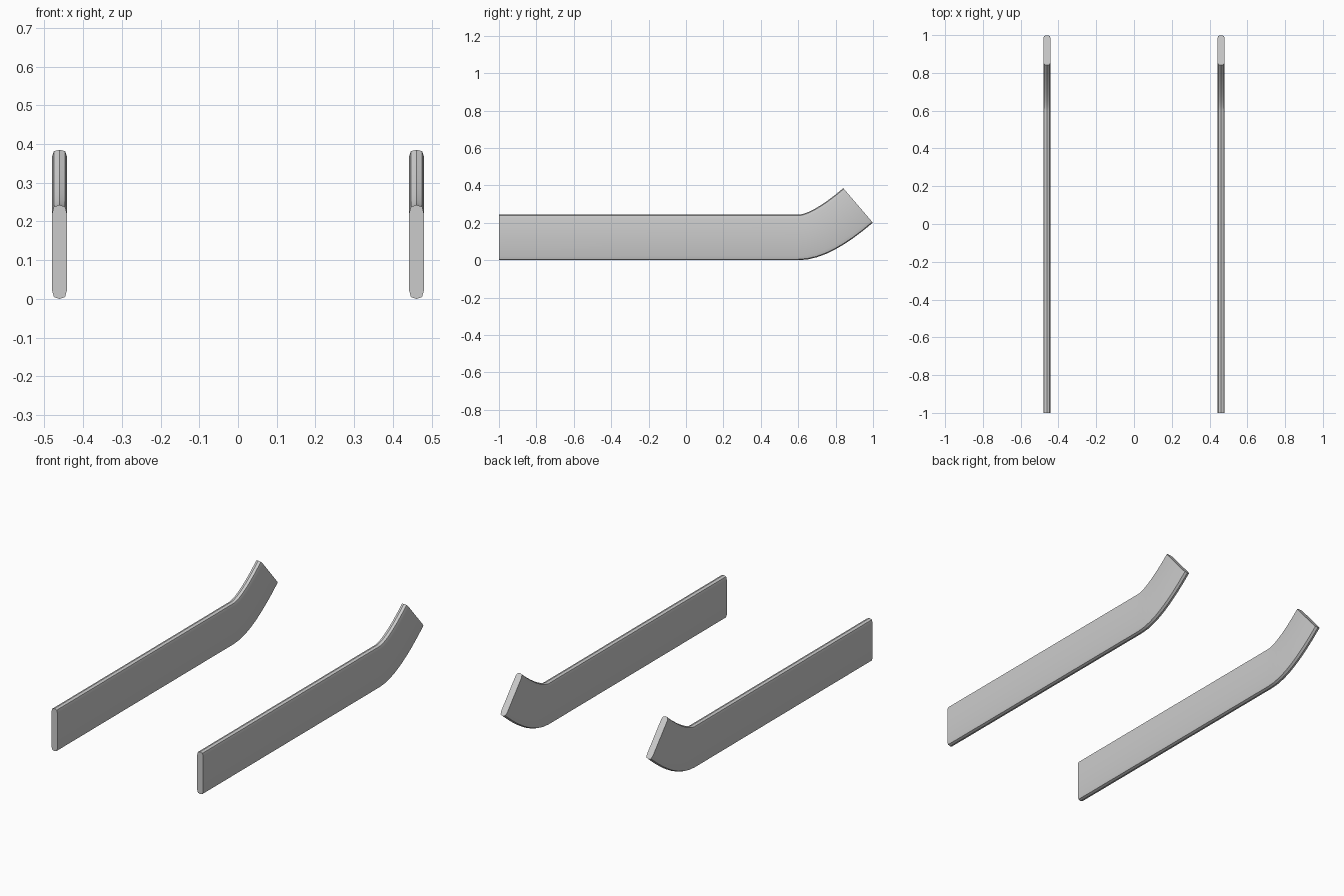
import bpy, bmesh, math

if "Cube" in bpy.data.objects:
    bpy.data.objects.remove(bpy.data.objects["Cube"])

metal = bpy.data.materials.new("light_grey")
metal.diffuse_color = (0.6, 0.6, 0.6, 1)
metal.use_nodes = True
metal.node_tree.nodes["Principled BSDF"].inputs["Base Color"].default_value = metal.diffuse_color

# Cross-section: thin upright bar with rounded top and bottom edges (x, height)
H = 0.1215
upper = [(0.019, H - 0.022), (0.0145, H - 0.005), (0, H - 0.0),
         (-0.0145, H - 0.005), (-0.019, H - 0.022)]
section = upper + [(-x, -z) for x, z in upper]

# Centre path: straight run, then a quadratic upward bend (y, z, tilt)
P0, P1, P2 = (0.6, H), (0.72, H), (0.92, 0.293)
path = [(-1.0, H, 0.0)]
STEPS = 8
for i in range(STEPS + 1):
    t = i / STEPS
    y, z = ((1 - t) ** 2 * a + 2 * t * (1 - t) * b + t * t * c
            for a, b, c in zip(P0, P1, P2))
    dy, dz = ((1 - t) * (b - a) + t * (c - b) for a, b, c in zip(P0, P1, P2))
    path.append((y, z, math.atan2(dz, dy)))


def make_runner(name, cx):
    bm = bmesh.new()
    rings = [[bm.verts.new((cx + x, y - h * math.sin(a), z + h * math.cos(a)))
              for x, h in section] for y, z, a in path]
    n = len(section)
    for r0, r1 in zip(rings, rings[1:]):
        for j in range(n):
            k = (j + 1) % n
            bm.faces.new((r0[j], r0[k], r1[k], r1[j]))
    bm.faces.new(rings[0])
    bm.faces.new(rings[-1])
    bmesh.ops.recalc_face_normals(bm, faces=bm.faces)
    me = bpy.data.meshes.new(name)
    bm.to_mesh(me)
    bm.free()
    me.materials.append(metal)
    ob = bpy.data.objects.new(name, me)
    bpy.context.collection.objects.link(ob)
    # smooth along the bend, crisp along the bevelled edges
    bpy.ops.object.select_all(action='DESELECT')
    ob.select_set(True)
    bpy.context.view_layer.objects.active = ob
    bpy.ops.object.shade_smooth_by_angle(angle=math.radians(15))


# Pair of runners
for name, side in (("left_runner", -1), ("right_runner", 1)):
    make_runner(name, side * 0.461)
